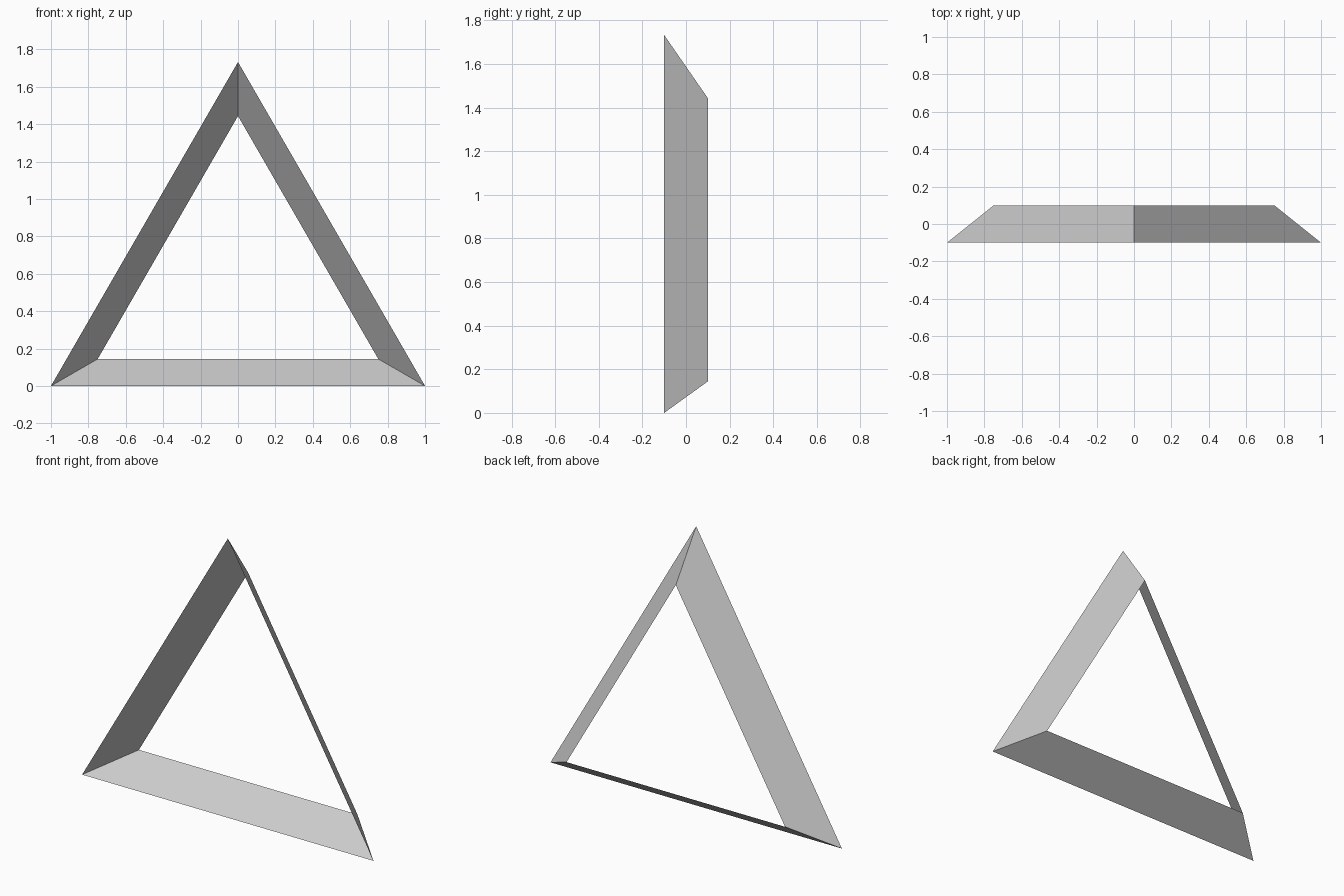
import bpy
import bmesh
from math import sqrt, sin, cos, radians
from mathutils import Vector

# Remove the default cube
cube = bpy.data.objects.get("Cube")
if cube:
    bpy.data.objects.remove(cube)

# Single grey material
GREY = (0.6, 0.6, 0.6, 1.0)
mat = bpy.data.materials.new("plain grey")
mat.use_nodes = True
mat.diffuse_color = GREY
mat.node_tree.nodes["Principled BSDF"].inputs["Base Color"].default_value = GREY

RADIUS = 2 / sqrt(3)       # corner radius of the wide front rim
INNER = 0.75               # size of the narrow back rim relative to the front
HALF_DEPTH = 0.1


def rim(bm, radius, y):
    """Upright triangle of vertices, apex on top."""
    angles = [radians(90 + 120 * i) for i in range(3)]
    return [bm.verts.new(Vector((radius * cos(a), y, RADIUS / 2 + radius * sin(a))))
            for a in angles]


# Open tapering triangular band, one sloping panel per side
bm = bmesh.new()
front = rim(bm, RADIUS, -HALF_DEPTH)
back = rim(bm, RADIUS * INNER, HALF_DEPTH)
for i in range(3):
    j = (i + 1) % 3
    bm.faces.new((front[i], back[i], back[j], front[j]))
bm.normal_update()

# Point every panel outwards
centre = Vector((0, 0, RADIUS / 2))
for face in bm.faces:
    if face.normal.dot(face.calc_center_median() - centre) < 0:
        face.normal_flip()

mesh = bpy.data.meshes.new("triangular_band")
bm.to_mesh(mesh)
bm.free()
mesh.materials.append(mat)
band = bpy.data.objects.new("triangular_band", mesh)
bpy.context.collection.objects.link(band)
